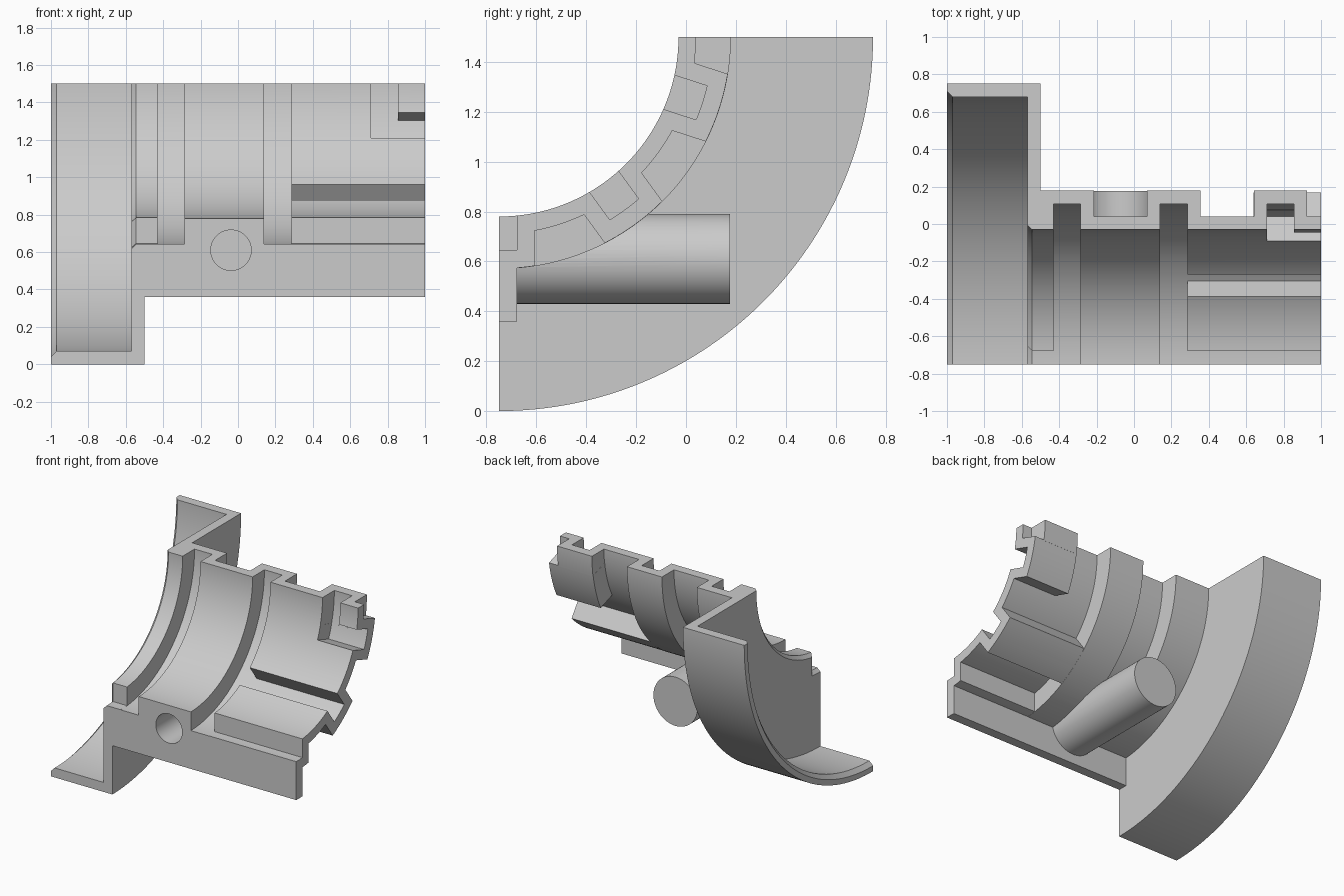
import bpy, bmesh
from math import sin, cos, sqrt, radians
from mathutils import Matrix

if "Cube" in bpy.data.objects:
    bpy.data.objects.remove(bpy.data.objects["Cube"])

AXIS_Y, AXIS_Z = -0.75, 1.5          # the bore axis runs along x
BORE, SHELL, GROOVE, RIB = 0.72, 0.79, 0.858, 0.93
SLOT, WALL = 0.0715, 0.1425          # half widths of a slot and its housing
SLOT_FLOOR, WALL_TOP = GROOVE - 0.001, RIB - 0.001

grey = bpy.data.materials.new("plain grey")
grey.use_nodes = True
grey.diffuse_color = (0.6, 0.6, 0.6, 1)
grey.node_tree.nodes["Principled BSDF"].inputs["Base Color"].default_value = (0.6, 0.6, 0.6, 1)


def finish(name, bm):
    bmesh.ops.recalc_face_normals(bm, faces=bm.faces)
    # Curved, hollow shapes can come out reversed; the signed volume tells
    if bm.calc_volume(signed=True) < 0:
        bmesh.ops.reverse_faces(bm, faces=bm.faces)
    mesh = bpy.data.meshes.new(name)
    bm.to_mesh(mesh)
    bm.free()
    mesh.materials.append(grey)
    obj = bpy.data.objects.new(name, mesh)
    bpy.context.scene.collection.objects.link(obj)
    return obj


def loft(name, rings):
    """Closed solid through a row of matching rings."""
    bm = bmesh.new()
    rows = [[bm.verts.new(p) for p in ring] for ring in rings]
    n = len(rows[0])
    for a, b in zip(rows, rows[1:]):
        for i in range(n):
            j = (i + 1) % n
            bm.faces.new((a[i], a[j], b[j], b[i]))
    bm.faces.new(rows[0][::-1])
    bm.faces.new(rows[-1])
    return finish(name, bm)


def revolve(name, profile, start=-6.75, end=96.75, step=1.5):
    """Turn an (x, radius) profile about the bore axis; 0 degrees points down."""
    count = round((end - start) / step)
    angles = [radians(start + i * step) for i in range(count + 1)]
    return loft(name, [[(x, AXIS_Y + r * sin(t), AXIS_Z - r * cos(t)) for x, r in profile]
                       for t in angles])


def block(name, degrees, half, radius, x0, x1, flare=0):
    """Radial bar with parallel sides and a round outer face."""
    t = radians(degrees)

    def ring(x, grow):
        w, r = half + grow, radius + grow
        us = [w * (i / 5.5 - 1) for i in range(12)]
        uv = [(-w, 0.6)] + [(u, sqrt(r * r - u * u)) for u in us] + [(w, 0.6)]
        return [(x, AXIS_Y + v * sin(t) + u * cos(t), AXIS_Z - v * cos(t) + u * sin(t))
                for u, v in uv]
    return loft(name, [ring(x0, flare), ring(x1, -flare)])


def box(name, x0, x1, y0, y1, z0, z1):
    return loft(name, [[(x, y0, z0), (x, y1, z0), (x, y1, z1), (x, y0, z1)] for x in (x0, x1)])


def rod(name, radius, y0, y1):
    bm = bmesh.new()
    place = Matrix.Translation((-0.0375, (y0 + y1) / 2, 0.61)) @ Matrix.Rotation(radians(90), 4, 'X')
    bmesh.ops.create_cone(bm, cap_ends=True, segments=64, radius1=radius, radius2=radius,
                          depth=y1 - y0, matrix=place)
    return finish(name, bm)


def volume(mesh):
    bm = bmesh.new()
    bm.from_mesh(mesh)
    result = bm.calc_volume(signed=True)
    bm.free()
    return result


def combine(target, tool, operation):
    """Apply a boolean with the first solver that gives a possible volume."""
    a, b, tiny = volume(target.data), volume(tool.data), 1e-6
    low, high = {'UNION': (max(a + tiny, b), a + b + tiny),
                 'DIFFERENCE': (a - b - tiny, a - tiny),
                 'INTERSECT': (tiny, min(a - tiny, b))}[operation]
    for solver in ('MANIFOLD', 'EXACT', 'FLOAT'):
        mod = target.modifiers.new(operation.lower(), 'BOOLEAN')
        mod.operation, mod.solver, mod.object = operation, solver, tool
        graph = bpy.context.evaluated_depsgraph_get()
        mesh = bpy.data.meshes.new_from_object(target.evaluated_get(graph))
        target.modifiers.clear()
        if low <= volume(mesh) <= high:
            target.data = mesh
            break
    bpy.data.objects.remove(tool)


# Outer shell: large flange, two ribs and thin sleeve
housing = revolve("quarter_housing", [
    (-1, 0.5), (-1, 1.5), (-0.5, 1.5), (-0.5, RIB), (-0.215, RIB), (-0.215, SHELL),
    (0.07, SHELL), (0.07, RIB), (0.355, RIB), (0.355, SHELL), (1.05, SHELL), (1.05, 0.5)])

# Slot housings, mounting plate and screw boss
for part in (
        block("front_slot_wall", 0, WALL, WALL_TOP, 0.35, 1.06),
        block("long_slot_wall", 36, WALL, WALL_TOP, 0.35, 1.06),
        block("lock_slot_wall", 72, WALL, WALL_TOP, 0.64, 1.06),
        revolve("lock_rib", [(0.641, 0.65), (0.641, RIB), (0.925, RIB), (0.925, 0.65)],
                80.5, 93.5, 1),
        box("mounting_plate", -0.53, 1.07, -0.8, AXIS_Y + SLOT, 0.36, 0.85),
        rod("screw_boss", 0.18, -0.71, 0.176)):
    combine(housing, part, 'UNION')

# Bore with ring grooves, then slots, bayonet recess and blind hole
for cutter in (
        revolve("bore", [
            (-1.05, 0.3), (-1.05, 1.51), (-0.97, 1.43), (-0.57, 1.43), (-0.57, 0.745),
            (-0.545, BORE), (-0.43, BORE), (-0.43, GROOVE), (-0.285, GROOVE), (-0.285, BORE),
            (0.14, BORE), (0.14, GROOVE), (0.285, GROOVE), (0.285, BORE), (1.1, BORE), (1.1, 0.3)],
            -9.75, 99.75),
        block("front_slot", 0, SLOT, SLOT_FLOOR, 0.28, 1.12),
        block("flange_slot", 0, SLOT, SLOT_FLOOR, -0.6, -0.425),
        block("flange_slot_chamfer", 0, SLOT, SLOT_FLOOR, -0.595, -0.495, 0.05),
        block("long_slot", 36, SLOT, SLOT_FLOOR, 0.28, 1.12),
        block("lock_slot", 72, SLOT, SLOT_FLOOR, 0.711, 1.12),
        revolve("lock_recess", [(0.71, 0.6), (0.71, GROOVE), (0.855, GROOVE), (0.855, 0.6)],
                74.5, 98.5, 1),
        rod("screw_hole", 0.108, -0.9, 0.105)):
    combine(housing, cutter, 'DIFFERENCE')

# Trim to the exact quarter
combine(housing, box("quarter_trim", -1.2, 1, AXIS_Y, 1, -0.1, AXIS_Z), 'INTERSECT')

bpy.ops.object.select_all(action='DESELECT')
housing.select_set(True)
bpy.context.view_layer.objects.active = housing
bpy.ops.object.shade_smooth_by_angle(angle=radians(25))
